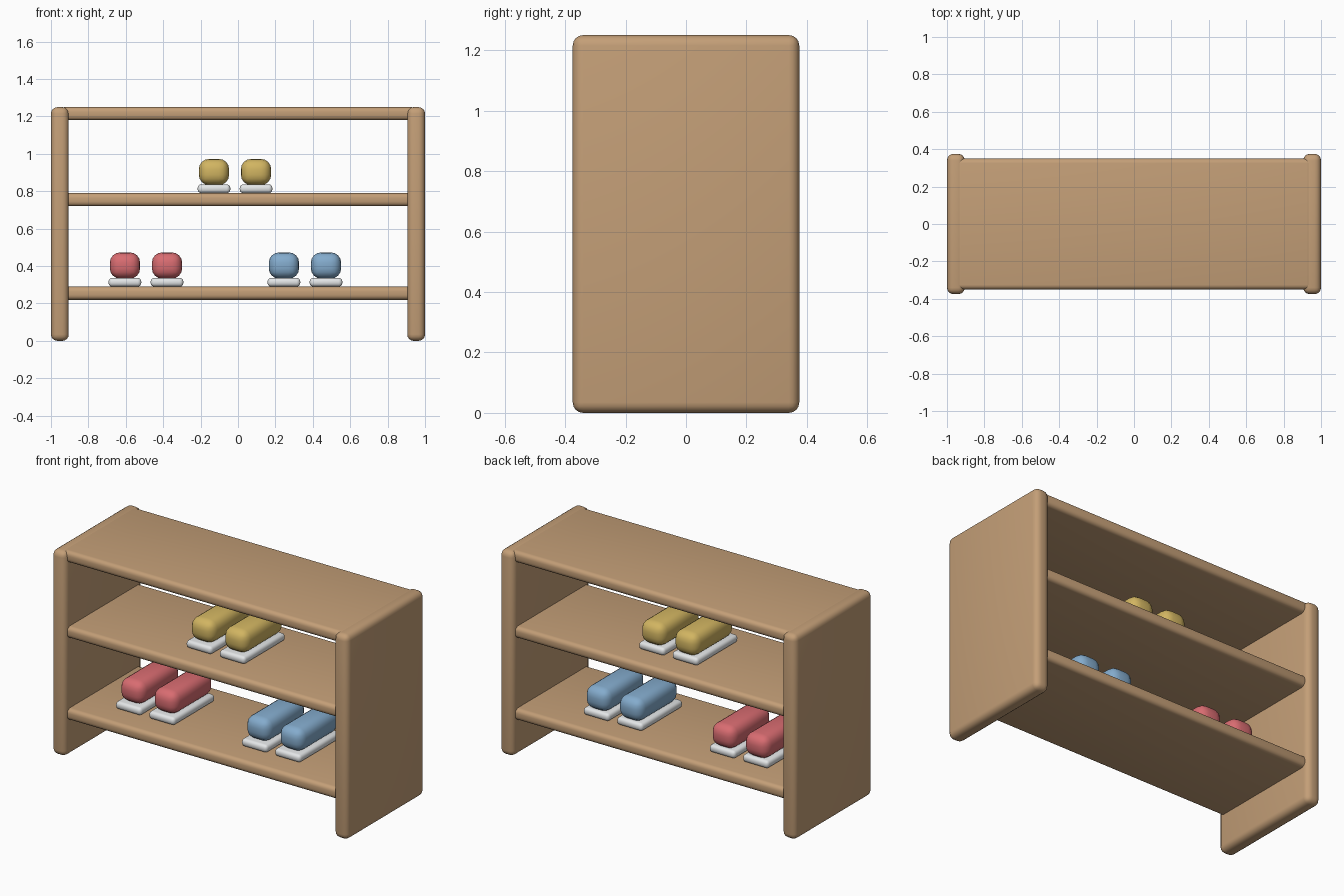
import bpy
from math import radians

cube = bpy.data.objects.get("Cube")
if cube:
    bpy.data.objects.remove(cube, do_unlink=True)


def material(name, rgb):
    mat = bpy.data.materials.new(name)
    mat.use_nodes = True
    mat.diffuse_color = (*rgb, 1)
    mat.node_tree.nodes["Principled BSDF"].inputs["Base Color"].default_value = (*rgb, 1)
    return mat


def rounded_box(name, low, high, radius, mat, segments=4):
    """Box between two corners with rounded, smooth-shaded edges."""
    centre = [(a + b) / 2 for a, b in zip(low, high)]
    bpy.ops.mesh.primitive_cube_add(size=1, location=centre)
    obj = bpy.context.object
    obj.name = name
    obj.scale = [b - a for a, b in zip(low, high)]
    bpy.ops.object.transform_apply(location=False, rotation=False, scale=True)
    bevel = obj.modifiers.new("rounding", 'BEVEL')
    bevel.width = radius
    bevel.segments = segments
    bevel.limit_method = 'NONE'
    bpy.ops.object.modifier_apply(modifier=bevel.name)
    bpy.ops.object.shade_smooth_by_angle(angle=radians(40))
    obj.data.materials.append(mat)
    return obj


wood = material("light wood", (0.55, 0.345, 0.185))
rubber = material("pale rubber", (0.8, 0.82, 0.83))
red = material("soft red", (0.69, 0.15, 0.165))
blue = material("soft blue", (0.23, 0.41, 0.61))
yellow = material("mustard yellow", (0.64, 0.46, 0.12))

# Side panels
for side, x0, x1 in (("right", -1, -0.905), ("left", 0.905, 1)):
    rounded_box(side + "_panel", (x0, -0.375, 0), (x1, 0.375, 1.25), 0.035, wood)

# Shelves, let into the side panels
for name, z in (("lower_shelf", 0.22), ("middle_shelf", 0.72), ("top_board", 1.18)):
    rounded_box(name, (-0.95, -0.35, z), (0.95, 0.35, z + 0.07), 0.025, wood)


# Shoes: a thin sole with a pill-shaped upper
def shoe(name, x, z, mat):
    rounded_box(name + "_sole", (x - 0.0875, -0.2, z), (x + 0.0875, 0.2, z + 0.047),
                0.02, rubber)
    rounded_box(name + "_upper", (x - 0.081, -0.183, z + 0.043),
                (x + 0.081, 0.207, z + 0.183), 0.055, mat)


pairs = (("red", -0.492, 0.29, red), ("blue", 0.358, 0.29, blue),
         ("yellow", -0.016, 0.79, yellow))
for name, x, z, mat in pairs:
    for side, offset in (("right", -0.1125), ("left", 0.1125)):
        shoe(f"{name}_{side}_shoe", x + offset, z, mat)
